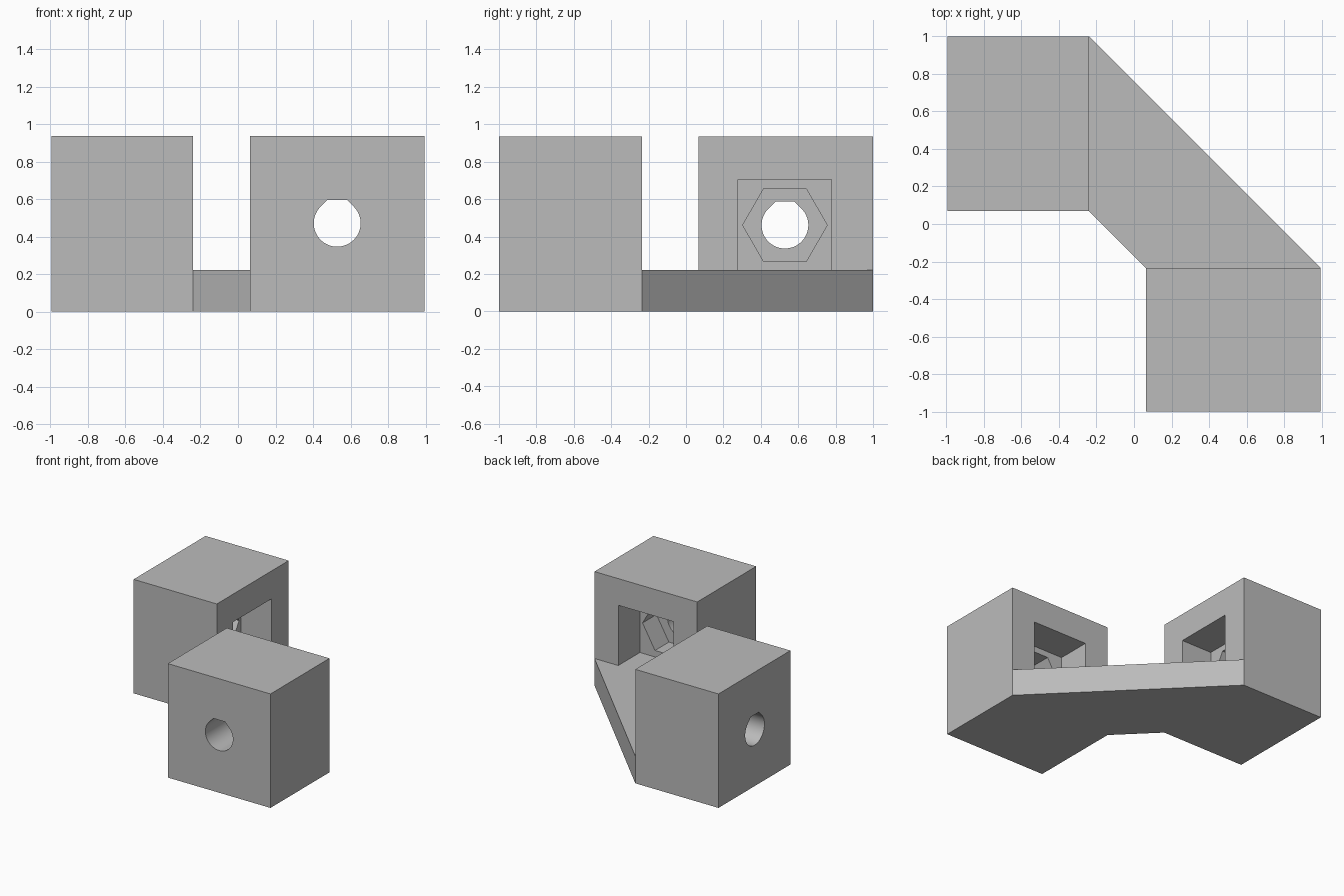
import bpy, bmesh, math

cube = bpy.data.objects.get("Cube")
if cube:
    bpy.data.objects.remove(cube)

grey = bpy.data.materials.new("plain grey")
grey.use_nodes = True
COLOUR = (0.5, 0.5, 0.5, 1)
grey.diffuse_color = COLOUR
grey.node_tree.nodes["Principled BSDF"].inputs["Base Color"].default_value = COLOUR


def prism(name, outline, start, end, place):
    """Extrude a 2D outline from start to end; place maps (u, v, depth) to xyz."""
    bm = bmesh.new()
    rings = [[bm.verts.new(place(u, v, d)) for u, v in outline] for d in (start, end)]
    n = len(outline)
    for ring in rings:
        bm.faces.new(ring)
    for i in range(n):
        j = (i + 1) % n
        bm.faces.new((rings[0][i], rings[0][j], rings[1][j], rings[1][i]))
    bmesh.ops.recalc_face_normals(bm, faces=bm.faces)
    mesh = bpy.data.meshes.new(name)
    bm.to_mesh(mesh)
    bm.free()
    mesh.materials.append(grey)
    obj = bpy.data.objects.new(name, mesh)
    bpy.context.collection.objects.link(obj)
    return obj


def rect(u0, u1, v0, v1):
    return [(u0, v0), (u1, v0), (u1, v1), (u0, v1)]


def arc(u, v, r, first, last, steps):
    angles = [math.radians(first + (last - first) * i / steps) for i in range(steps + 1)]
    return [(u + r * math.cos(a), v + r * math.sin(a)) for a in angles]


HEIGHT, PLATE_TOP = 0.935, 0.222
POCKET_DEPTH, NUT_DEPTH = 0.28, 0.18


def clamp_block(name, u0, u1, outer, inner, u, v, place):
    """Block with a square pocket, a nut recess and a flat-topped bolt hole."""
    block = prism(name, rect(u0, u1, 0, HEIGHT), outer, inner, place)
    r = 0.125
    half_flat = r * math.tan(math.pi / 8)
    hole = arc(u, v, r, 135, 405, 48) + [(u + half_flat, v + r), (u - half_flat, v + r)]
    nut = arc(u, v, 0.226, 0, 300, 5)
    pocket = rect(u - 0.25, u + 0.25, PLATE_TOP, v + 0.245)
    floor = inner - POCKET_DEPTH
    cuts = [
        (pocket, floor, inner + 0.1),
        (nut, floor - NUT_DEPTH, floor + 0.1),
        (hole, outer - 0.1, floor - NUT_DEPTH + 0.1),
    ]
    bpy.context.view_layer.objects.active = block
    for outline, start, end in cuts:
        cutter = prism(name + "_cutter", outline, start, end, place)
        cutter.hide_render = True
        mod = block.modifiers.new("cut", "BOOLEAN")
        mod.operation = "DIFFERENCE"
        mod.solver = "EXACT"
        mod.object = cutter
        bpy.ops.object.modifier_apply(modifier=mod.name)
        bpy.data.objects.remove(cutter)
    bpy.ops.object.select_all(action="DESELECT")
    block.select_set(True)
    bpy.ops.object.shade_smooth_by_angle(angle=math.radians(30))


# Front block opens to the back, side block opens to +x
clamp_block("front_block", 0.063, 0.995, -1, -0.235, 0.529, 0.471,
            lambda u, v, d: (u, d, v))
clamp_block("side_block", 0.068, 1, -0.995, -0.24, 0.529, 0.461,
            lambda u, v, d: (d, u, v))

# Diagonal plate joining the two blocks
prism("corner_plate", [(-0.24, 0.068), (0.063, -0.235), (0.995, -0.235), (-0.24, 1)],
      0, PLATE_TOP, lambda u, v, d: (u, v, d))
